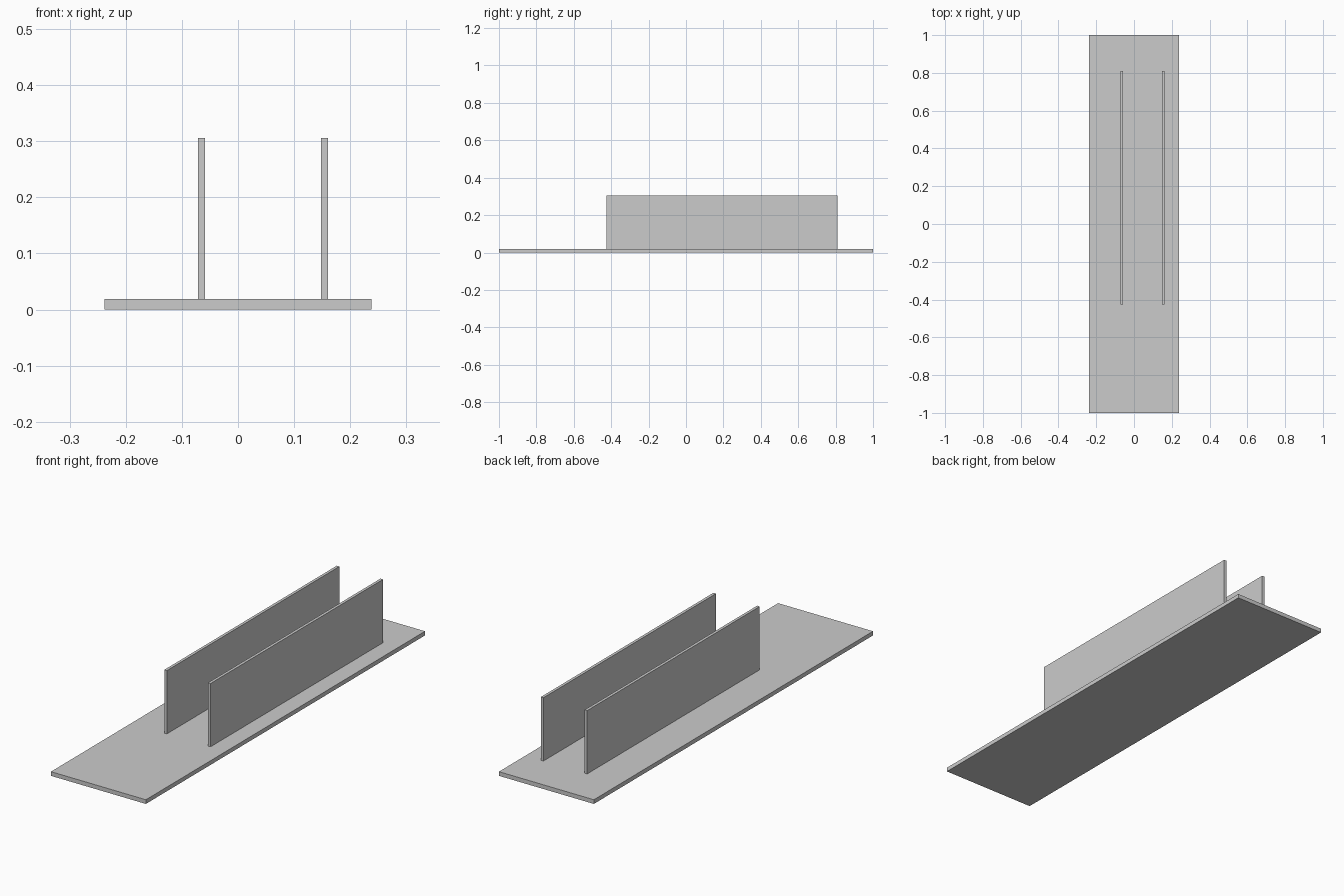
import bpy

if "Cube" in bpy.data.objects:
    bpy.data.objects.remove(bpy.data.objects["Cube"])

# Single grey finish
grey = bpy.data.materials.new("plain_grey")
grey.diffuse_color = (0.6, 0.6, 0.6, 1.0)
grey.use_nodes = True
grey.node_tree.nodes["Principled BSDF"].inputs["Base Color"].default_value = grey.diffuse_color


def box(name, low, high):
    """Axis-aligned box between two corners."""
    center = [(a + b) / 2 for a, b in zip(low, high)]
    bpy.ops.mesh.primitive_cube_add(size=1, location=center)
    obj = bpy.context.object
    obj.name = name
    obj.scale = [b - a for a, b in zip(low, high)]
    bpy.ops.object.transform_apply(location=False, rotation=False, scale=True)
    obj.data.materials.append(grey)
    return obj


# Flat base board
BASE_TOP = 0.019
box("base_board", (-0.238, -1, 0), (0.238, 1, BASE_TOP))

# Two upright parallel walls, set off-centre on the board
for name, x in (("left_wall", -0.065), ("right_wall", 0.154)):
    box(name, (x - 0.0065, -0.426, BASE_TOP), (x + 0.0065, 0.81, 0.306))
